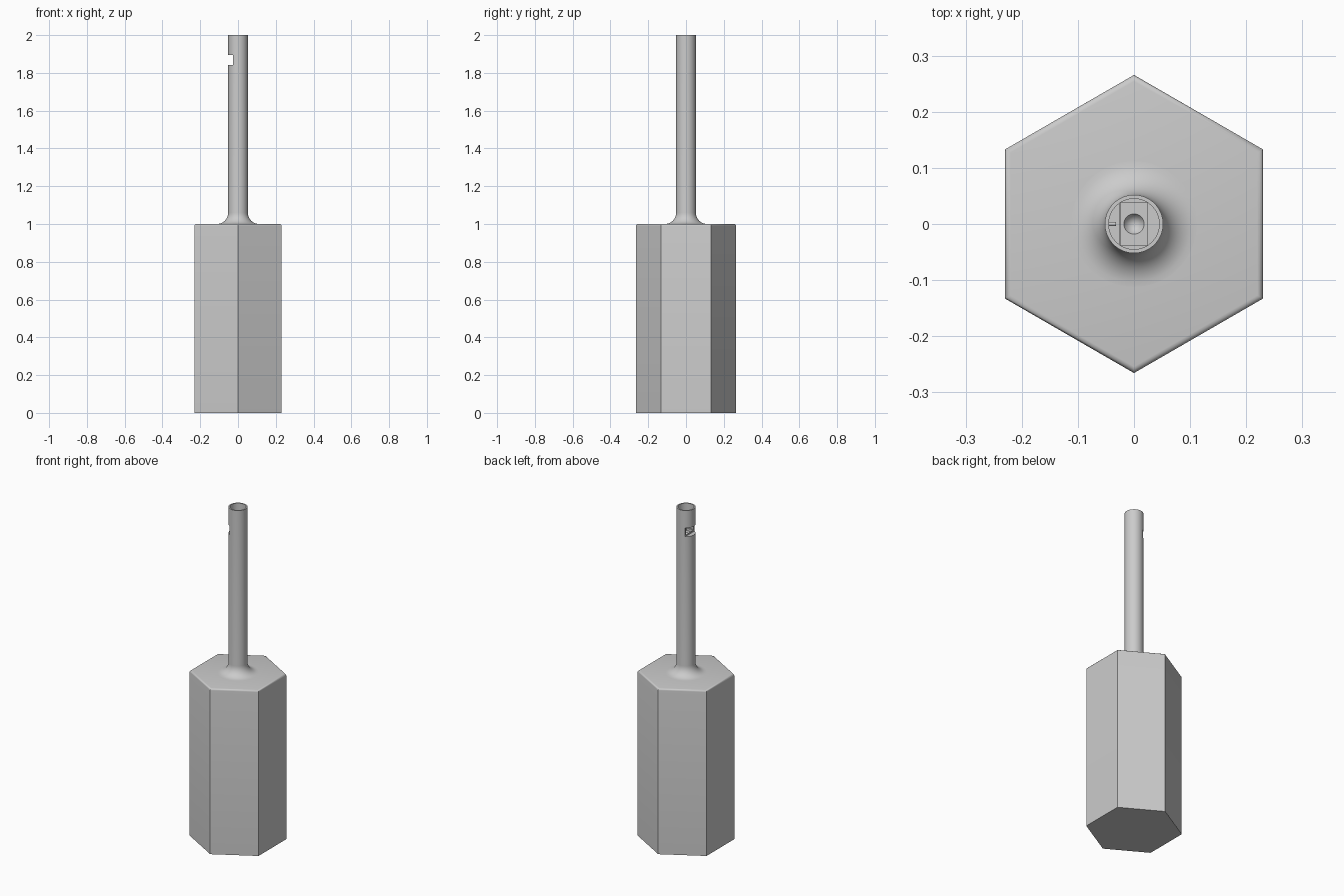
import bpy, bmesh, math
from mathutils import Matrix, Vector

if "Cube" in bpy.data.objects:
    bpy.data.objects.remove(bpy.data.objects["Cube"], do_unlink=True)

BODY_TOP, TOTAL = 1.0, 2.0
SHAFT_R, BORE_R, FILLET = 0.052, 0.045, 0.06
FLOOR, SLOT_FLOOR = 1.85, 1.835

grey = bpy.data.materials.new("grey metal")
grey.use_nodes = True
colour = (0.6, 0.6, 0.6, 1)
grey.diffuse_color = colour
grey.node_tree.nodes["Principled BSDF"].inputs["Base Color"].default_value = colour


def finish(name, bm):
    bmesh.ops.recalc_face_normals(bm, faces=bm.faces)
    mesh = bpy.data.meshes.new(name)
    bm.to_mesh(mesh)
    bm.free()
    mesh.materials.append(grey)
    obj = bpy.data.objects.new(name, mesh)
    bpy.context.collection.objects.link(obj)
    return obj


def activate(obj):
    bpy.ops.object.select_all(action='DESELECT')
    obj.select_set(True)
    bpy.context.view_layer.objects.active = obj


def smooth(obj, angle=35):
    activate(obj)
    bpy.ops.object.shade_smooth_by_angle(angle=math.radians(angle))


def cut_box(obj, low, high):
    low, high = Vector(low), Vector(high)
    bm = bmesh.new()
    bmesh.ops.create_cube(bm, size=1, matrix=Matrix.Translation((low + high) / 2)
                          @ Matrix.Diagonal((*(high - low), 1)))
    cutter = finish("cutter", bm)
    cutter.hide_render = True
    mod = obj.modifiers.new("cut", 'BOOLEAN')
    mod.operation, mod.solver, mod.object = 'DIFFERENCE', 'EXACT', cutter
    activate(obj)
    bpy.ops.object.modifier_apply(modifier=mod.name)
    bpy.data.objects.remove(cutter, do_unlink=True)


def lathe(name, profile, steps=64):
    bm = bmesh.new()
    verts = [bm.verts.new((r, 0, z)) for r, z in profile]
    edges = [bm.edges.new(pair) for pair in zip(verts, verts[1:])]
    bmesh.ops.spin(bm, geom=verts + edges, cent=(0, 0, 0), axis=(0, 0, 1),
                   angle=math.tau, steps=steps)
    bmesh.ops.remove_doubles(bm, verts=bm.verts, dist=1e-5)
    return finish(name, bm)


# Hexagonal handle, points towards front and back, rounded top rim
bm = bmesh.new()
bmesh.ops.create_cone(bm, cap_ends=True, segments=6, radius1=0.2656, radius2=0.2656,
                      depth=BODY_TOP, matrix=Matrix.Translation((0, 0, BODY_TOP / 2))
                      @ Matrix.Rotation(math.pi / 6, 4, 'Z'))
if max(v.co.y for v in bm.verts) < 0.25:
    bmesh.ops.rotate(bm, verts=bm.verts, matrix=Matrix.Rotation(math.pi / 6, 3, 'Z'))
rim = [e for e in bm.edges if all(v.co.z > BODY_TOP - 0.01 for v in e.verts)]
bmesh.ops.bevel(bm, geom=rim, offset=0.01, segments=4, profile=0.5, affect='EDGES')
smooth(finish("hex_handle", bm))

# Hollow-ended shaft with a flared foot
foot = SHAFT_R + FILLET
flare = [(foot - FILLET * math.sin(a), BODY_TOP + FILLET * (1 - math.cos(a)))
         for a in (math.pi / 2 * i / 10 for i in range(11))]
profile = [(0, BODY_TOP - 0.01), (foot, BODY_TOP - 0.01)] + flare + [
    (SHAFT_R, TOTAL), (BORE_R, TOTAL), (BORE_R, FLOOR), (0.018, FLOOR),
    (0.018, SLOT_FLOOR), (0, SLOT_FLOOR - 0.03)]
shaft = lathe("shaft", profile)

# Side notch and the channel across the bore floor
cut_box(shaft, (-0.1, -0.1, 1.842), (-0.026, 0.1, 1.895))
cut_box(shaft, (-0.023, -0.038, SLOT_FLOOR), (0.023, 0.038, 1.88))
smooth(shaft)

# Small locating pin on the inner wall
bm = bmesh.new()
bmesh.ops.create_cone(bm, cap_ends=True, segments=16, radius1=0.004, radius2=0.004,
                      depth=0.016, matrix=Matrix.Translation((-0.04, 0, 1.95))
                      @ Matrix.Rotation(math.pi / 2, 4, 'Y'))
smooth(finish("locating_pin", bm))
